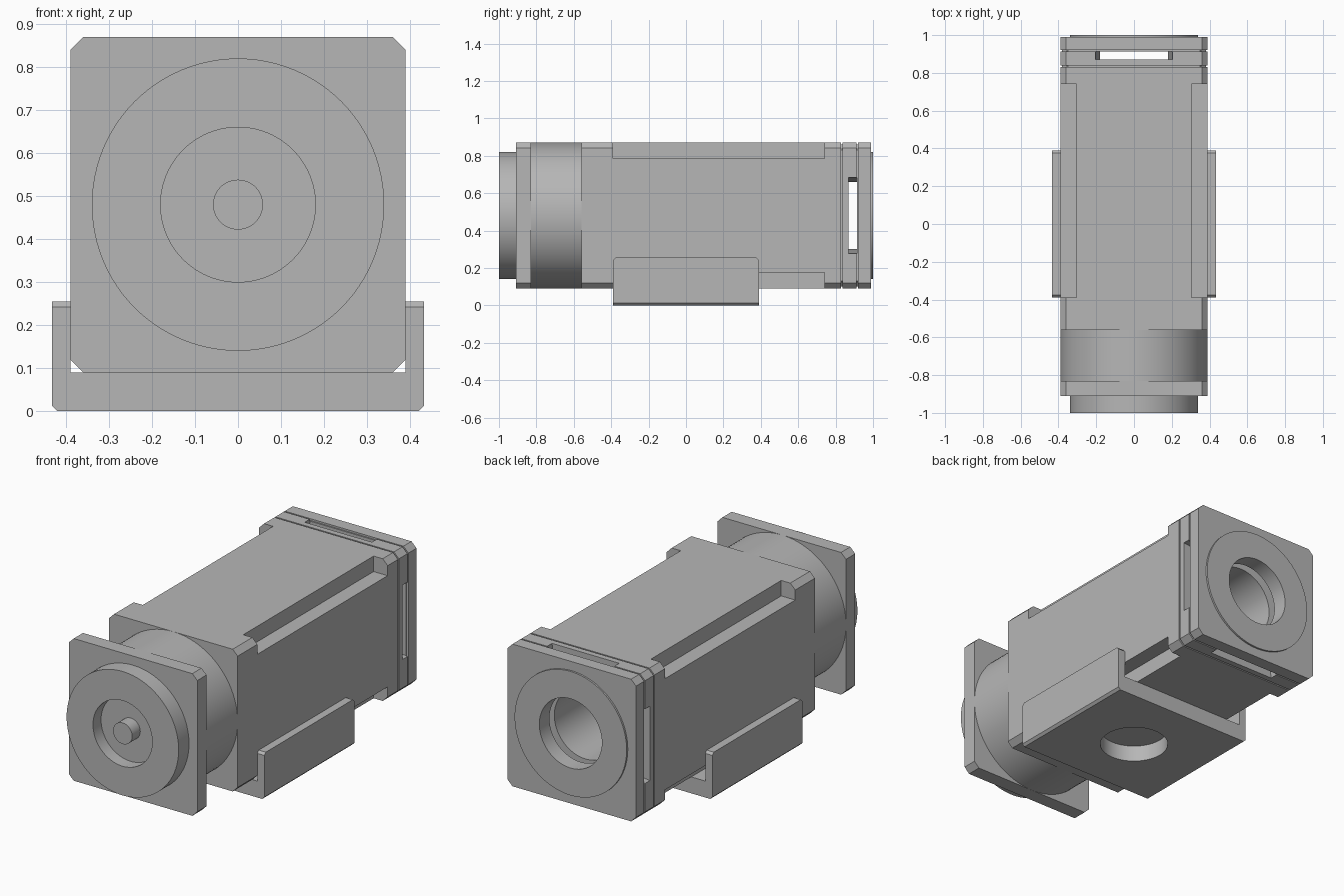
import bpy, bmesh, math
from mathutils import Vector, Matrix

if "Cube" in bpy.data.objects:
    bpy.data.objects.remove(bpy.data.objects["Cube"], do_unlink=True)

AXIS = 0.48   # height of the long axis
H = 0.39      # half width of the square housing

grey = bpy.data.materials.new("grey_metal")
grey.use_nodes = True
GREY = (0.47, 0.47, 0.47, 1)
grey.diffuse_color = GREY
grey.node_tree.nodes["Principled BSDF"].inputs["Base Color"].default_value = GREY


def finish(name, bm, smooth=False):
    bmesh.ops.remove_doubles(bm, verts=bm.verts, dist=1e-5)
    bmesh.ops.recalc_face_normals(bm, faces=bm.faces)
    mesh = bpy.data.meshes.new(name)
    bm.to_mesh(mesh)
    bm.free()
    mesh.materials.append(grey)
    obj = bpy.data.objects.new(name, mesh)
    bpy.context.collection.objects.link(obj)
    if smooth:
        smooth_edges(obj)
    return obj


def smooth_edges(obj):
    bpy.ops.object.select_all(action='DESELECT')
    obj.select_set(True)
    bpy.context.view_layer.objects.active = obj
    bpy.ops.object.shade_smooth_by_angle(angle=math.radians(30))


def prism(name, outline, y0, y1, z=AXIS):
    """Extrude an x-z outline along y."""
    bm = bmesh.new()
    face = bm.faces.new([bm.verts.new((px, y0, pz + z)) for px, pz in outline])
    ext = bmesh.ops.extrude_face_region(bm, geom=[face])
    verts = [g for g in ext["geom"] if isinstance(g, bmesh.types.BMVert)]
    bmesh.ops.translate(bm, verts=verts, vec=(0, y1 - y0, 0))
    return finish(name, bm)


def lathe(name, profile, closed=False):
    """Revolve (radius, y) points round the long axis."""
    bm = bmesh.new()
    vs = [bm.verts.new((r, y, AXIS)) for r, y in profile]
    pairs = list(zip(vs, vs[1:])) + ([(vs[-1], vs[0])] if closed else [])
    edges = [bm.edges.new(p) for p in pairs]
    bmesh.ops.spin(bm, geom=vs + edges, cent=(0, 0, AXIS), axis=(0, 1, 0),
                   angle=math.tau, steps=96, use_merge=True)
    return finish(name, bm, True)


def cut(obj, cutter):
    mod = obj.modifiers.new("cut", 'BOOLEAN')
    mod.operation, mod.solver, mod.object = 'DIFFERENCE', 'EXACT', cutter
    deps = bpy.context.evaluated_depsgraph_get()
    mesh = bpy.data.meshes.new_from_object(obj.evaluated_get(deps))
    obj.modifiers.clear()
    obj.data = mesh


def mirrored(quarter):
    """Complete an outline from its points in the first quadrant."""
    right = quarter + [(x, -z) for x, z in reversed(quarter)]
    return right[::-1] + [(-x, z) for x, z in right]


def octagon(h, c=0.03):
    return mirrored([(h - c, h), (h, h - c)])


# Housing: chamfered ends with a notched middle
N = H - 0.085
notched = mirrored([(N, H), (N, N), (H, N)])
prism("front_flange", octagon(H), -0.91, -0.83)
prism("body_front", octagon(H), -0.56, -0.39)
body = prism("body_middle", notched, -0.39, 0.74)
body_back = prism("body_back", octagon(H), 0.74, 0.83)
seams = [prism("seam_front", octagon(H - 0.01), 0.83, 0.838),
         prism("seam_back", octagon(H - 0.01), 0.912, 0.92)]
slot_plate = prism("slot_plate", octagon(H), 0.838, 0.912)
back_cap = prism("back_cap", octagon(H), 0.92, 0.99)

# Round parts
lathe("neck", [(0, -0.83), (H, -0.83), (H, -0.56), (0, -0.56)])
lathe("front_boss_and_pin", [(0, -1), (0.058, -1), (0.058, -0.93), (0.18, -0.93),
                             (0.18, -1), (0.34, -1), (0.34, -0.91), (0, -0.91)])
lathe("back_ring", [(0.19, 0.99), (0.19, 1), (0.34, 1), (0.34, 0.99)], True)

# Rear bore and the tapered cross slots
bore = lathe("bore_cutter", [(0, 0.55), (0.19, 0.55), (0.19, 1.1), (0, 1.1)])
waist = [(0.205, 0.4), (0.18, 0.19)]
slot_z = prism("slot_cutter_vertical", mirrored(waist), 0.87, 0.913)
slot_x = prism("slot_cutter_side", mirrored([(z, x) for x, z in reversed(waist)]), 0.87, 0.913)
for part in [body, body_back, slot_plate, back_cap] + seams:
    cut(part, bore)
for part in (slot_plate, seams[1]):
    cut(part, slot_z)
    cut(part, slot_x)
for part in [body, body_back, slot_plate, back_cap] + seams:
    smooth_edges(part)

# Mounting base with a round hole underneath
W, C = 0.433, 0.013
base = prism("base_plate", [(-W + C, 0), (W - C, 0), (W, C), (W, 0.09), (-W, 0.09), (-W, C)],
             -H, H, 0)
bm = bmesh.new()
bmesh.ops.create_cone(bm, cap_ends=True, segments=64, radius1=0.176, radius2=0.176, depth=0.4)
hole = finish("hole_cutter", bm)
cut(base, hole)
smooth_edges(base)

# Side arms with chamfered top ends
for side, label in ((1, "left"), (-1, "right")):
    bm = bmesh.new()
    pts = [(-H, 0.09), (H, 0.09), (H, 0.255 - C), (H - C, 0.255), (C - H, 0.255), (-H, 0.255 - C)]
    face = bm.faces.new([bm.verts.new((side * H, y, z)) for y, z in pts])
    ext = bmesh.ops.extrude_face_region(bm, geom=[face])
    verts = [g for g in ext["geom"] if isinstance(g, bmesh.types.BMVert)]
    bmesh.ops.translate(bm, verts=verts, vec=(side * (W - H), 0, 0))
    finish(label + "_base_arm", bm)

for cutter in (bore, slot_z, slot_x, hole):
    bpy.data.objects.remove(cutter, do_unlink=True)
